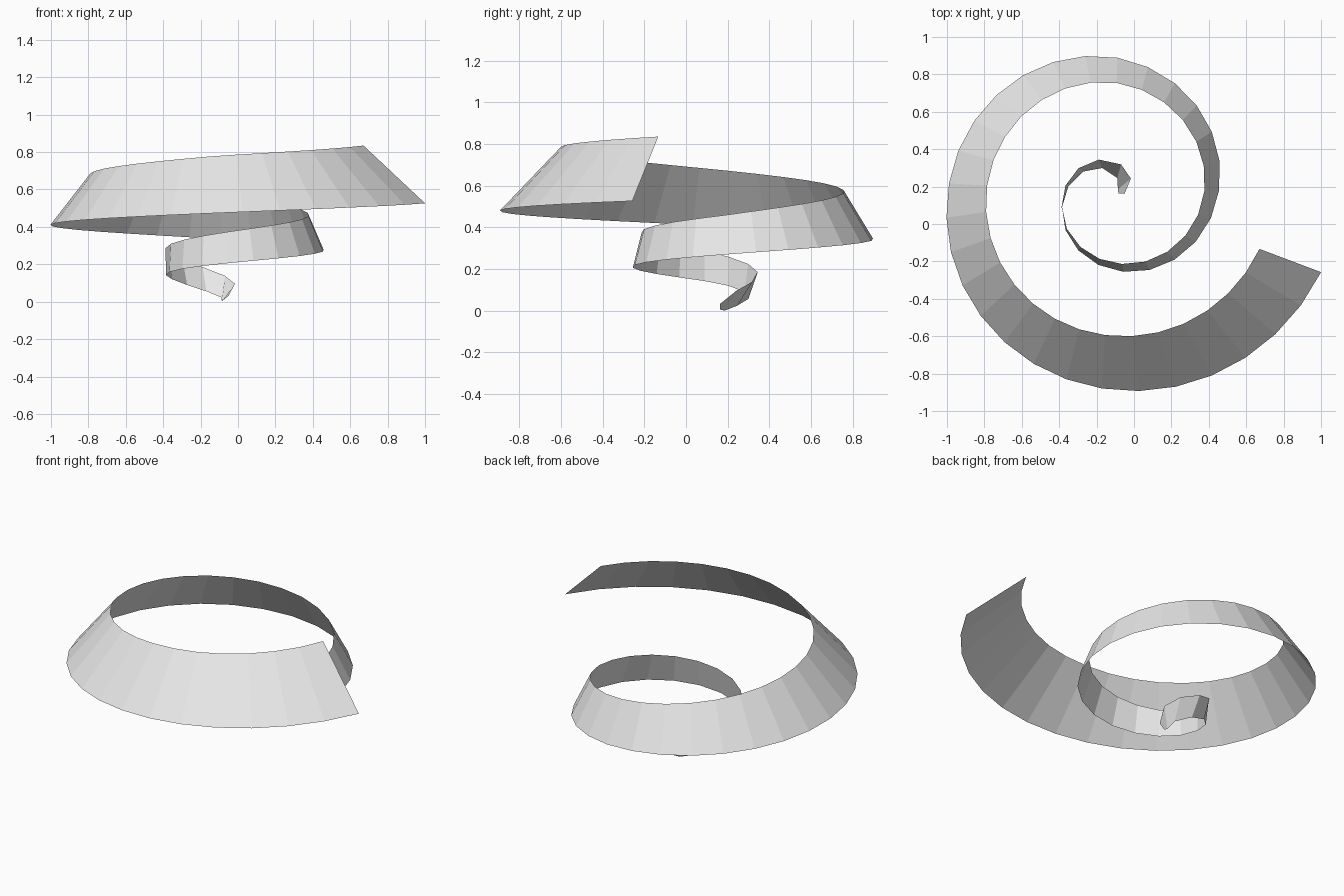
import bpy
import bmesh
from math import cos, sin, pi

cube = bpy.data.objects.get("Cube")
if cube:
    bpy.data.objects.remove(cube, do_unlink=True)

CENTRE_X, CENTRE_Y = -0.113, 0.163
TURN_END = 7.77      # length of the spiral in quarter turns
STEPS = 42

# Ribbon profile: quarter turns, lower radius, lower z, upper radius, upper z
PROFILE = [
    (0.0, 0.03, 0.005, 0.063, 0.032),
    (0.44, 0.035, 0.0, 0.125, 0.096),
    (0.93, 0.1, 0.03, 0.172, 0.15),
    (1.3, 0.155, 0.06, 0.2, 0.19),
    (2, 0.256, 0.13, 0.267, 0.27),
    (3, 0.409, 0.2, 0.37, 0.365),
    (4, 0.565, 0.267, 0.488, 0.455),
    (5, 0.73, 0.336, 0.594, 0.565),
    (6, 0.884, 0.405, 0.677, 0.675),
    (7, 1.05, 0.474, 0.761, 0.78),
    (TURN_END, 1.19, 0.526, 0.838, 0.835),
]


def profile_at(q):
    """Interpolate the ribbon profile at q quarter turns."""
    for a, b in zip(PROFILE, PROFILE[1:]):
        if q <= b[0]:
            f = (q - a[0]) / (b[0] - a[0])
            return [u + (v - u) * f for u, v in zip(a[1:], b[1:])]
    return PROFILE[-1][1:]


def spiral_point(q, radius, z):
    angle = q * pi / 2
    return (CENTRE_X + radius * cos(angle), CENTRE_Y + radius * sin(angle), z)


# Rungs are widely spaced near the centre and closer further out
turns = [0.0, 0.44]
turns += [TURN_END * (i / STEPS) ** 0.6 for i in range(1, STEPS + 1)]

# Spiral ribbon: an open sheet that widens and leans inward as it climbs
bm = bmesh.new()
rungs = []
for q in turns:
    low_r, low_z, top_r, top_z = profile_at(q)
    rungs.append((bm.verts.new(spiral_point(q, low_r, low_z)),
                  bm.verts.new(spiral_point(q, top_r, top_z))))
for (low_a, top_a), (low_b, top_b) in zip(rungs, rungs[1:]):
    bm.faces.new((low_a, low_b, top_b, top_a))

mesh = bpy.data.meshes.new("spiral_ribbon")
bm.to_mesh(mesh)
bm.free()
ribbon = bpy.data.objects.new("spiral_ribbon", mesh)
bpy.context.collection.objects.link(ribbon)

# Plain grey surface
grey = bpy.data.materials.new("light_grey")
grey.use_nodes = True
colour = (0.8, 0.8, 0.8, 1)
grey.diffuse_color = colour
for node in grey.node_tree.nodes:
    if node.type == "BSDF_PRINCIPLED":
        node.inputs["Base Color"].default_value = colour
mesh.materials.append(grey)
